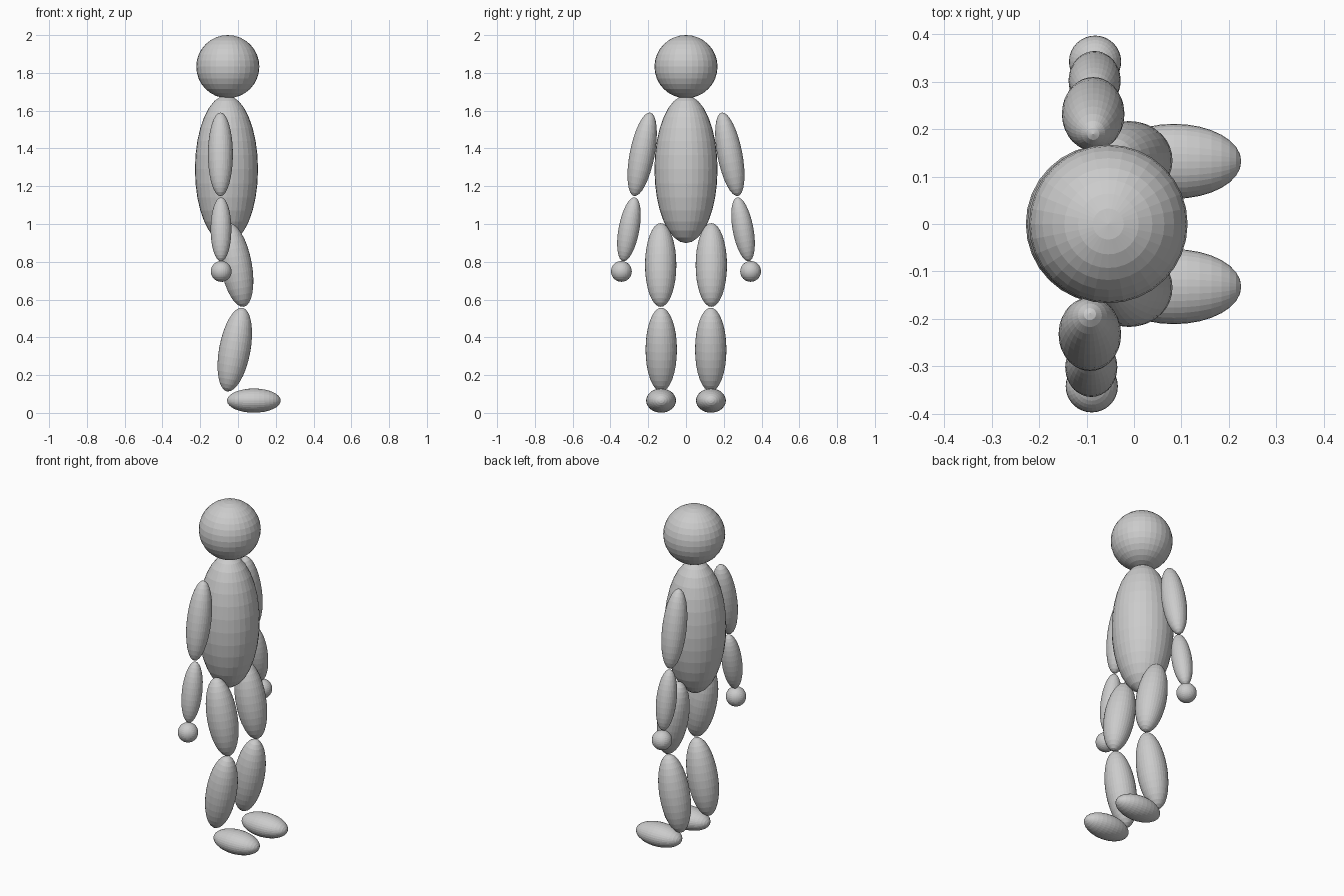
import bpy
import math

if "Cube" in bpy.data.objects:
    bpy.data.objects.remove(bpy.data.objects["Cube"])

grey = bpy.data.materials.new("plain_grey")
grey.diffuse_color = (0.6, 0.6, 0.6, 1)
grey.use_nodes = True
grey.node_tree.nodes["Principled BSDF"].inputs["Base Color"].default_value = grey.diffuse_color


def ellipsoid(name, loc, radii, tilt=(0, 0, 0)):
    """Flat-faced stretched sphere; radii are along its own axes, tilt in degrees."""
    bpy.ops.mesh.primitive_uv_sphere_add(
        segments=32, ring_count=16, radius=1, location=loc,
        rotation=[math.radians(a) for a in tilt])
    ob = bpy.context.object
    ob.name = name
    ob.scale = radii
    ob.data.materials.append(grey)
    return ob


# Head and torso (the figure faces +x)
ellipsoid("head", (-0.054, 0, 1.833), (0.167, 0.167, 0.167))
ellipsoid("torso", (-0.061, 0, 1.29), (0.167, 0.167, 0.391))

for side, s in (("left", 1), ("right", -1)):
    # Arms slope outwards; each sits at a slightly different depth
    ax = -0.0895 + 0.0035 * s
    ellipsoid(side + "_upper_arm", (ax, 0.232 * s, 1.369),
              (0.066, 0.066, 0.225), (11 * s, 0, 0))
    ellipsoid(side + "_forearm", (ax + 0.003, 0.302 * s, 0.972),
              (0.055, 0.055, 0.172), (10.5 * s, 0, 0))
    ellipsoid(side + "_hand", (ax + 0.004, 0.342 * s, 0.749),
              (0.055, 0.055, 0.055))

    # Legs bend at the knee
    ellipsoid(side + "_thigh", (-0.010, 0.134 * s, 0.783),
              (0.083, 0.083, 0.225), (0, -10.5, 0))
    ellipsoid(side + "_shin", (-0.017, 0.131 * s, 0.335),
              (0.083, 0.083, 0.225), (0, 10.5, 0))

    # Foot lies along x
    ellipsoid(side + "_foot", (0.084, 0.132 * s, 0.065),
              (0.064, 0.079, 0.142), (0, 90, 0))
